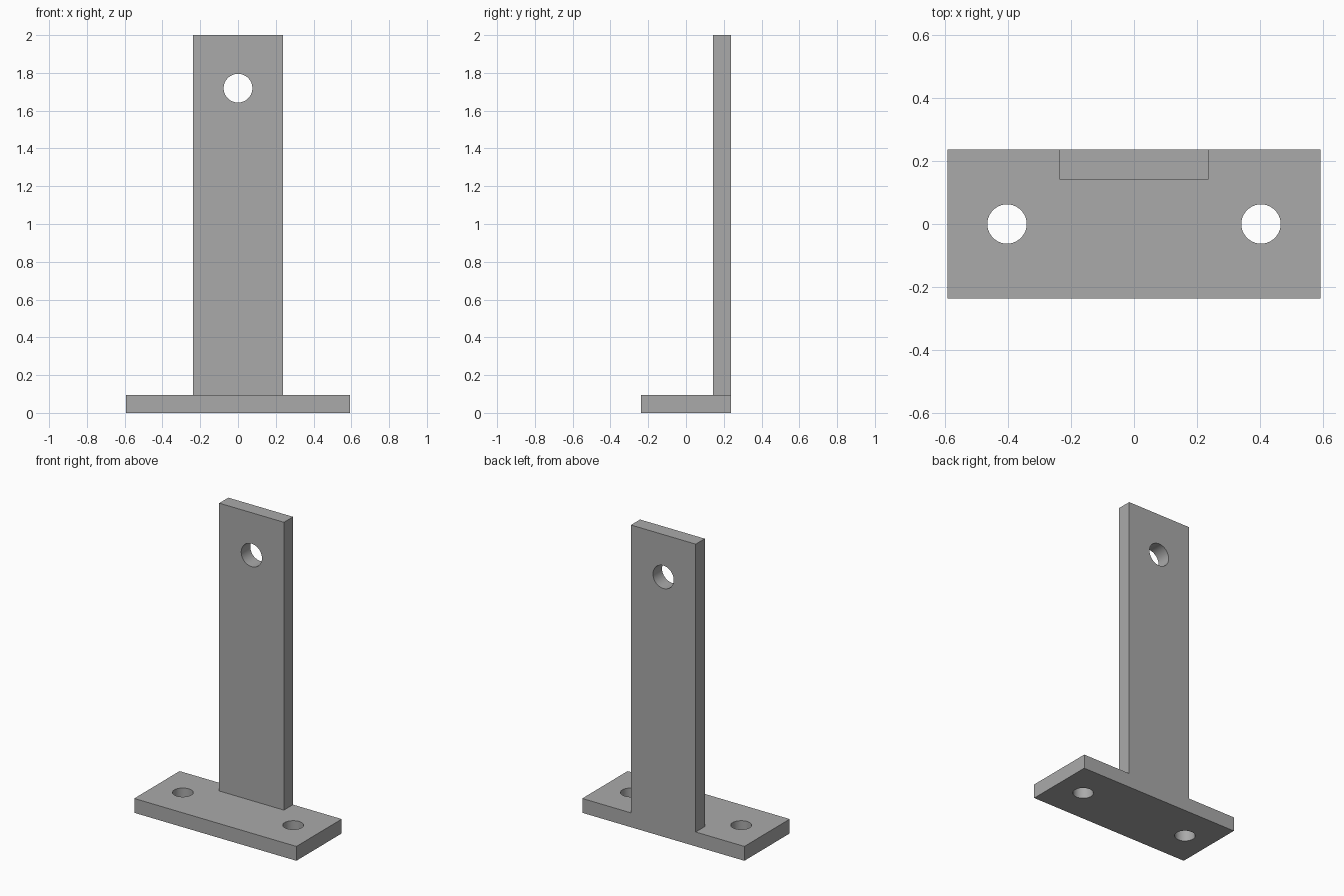
import bpy
from math import pi

old = bpy.data.objects.get("Cube")
if old:
    bpy.data.objects.remove(old)

T = 0.095                        # plate thickness
W, D = 1.187, 0.474              # base width and depth
HOLE_X, HOLE_R = 0.404, 0.0625   # base bolt holes
EYE_Z, EYE_R = 1.719, 0.076      # hole in the upright

steel = bpy.data.materials.new("grey steel")
steel.use_nodes = True
color = (0.4, 0.4, 0.4, 1)
steel.diffuse_color = color
steel.node_tree.nodes["Principled BSDF"].inputs["Base Color"].default_value = color


def plate(name, size, center):
    bpy.ops.mesh.primitive_cube_add(size=1, location=center)
    ob = bpy.context.object
    ob.name = name
    ob.scale = size
    bpy.ops.object.transform_apply(location=True, rotation=False, scale=True)
    ob.data.materials.append(steel)
    return ob


def drill(name, radius, center, tilt=0):
    bpy.ops.mesh.primitive_cylinder_add(vertices=64, radius=radius, depth=4 * T,
                                        location=center, rotation=(tilt, 0, 0))
    ob = bpy.context.object
    ob.name = name
    ob.data.materials.append(steel)
    return ob


def combine(target, tool, operation):
    mod = target.modifiers.new(tool.name, "BOOLEAN")
    mod.object, mod.operation, mod.solver = tool, operation, "EXACT"
    bpy.context.view_layer.objects.active = target
    bpy.ops.object.modifier_apply(modifier=mod.name)
    bpy.data.objects.remove(tool)


# Base plate and upright, welded flush at the back
bracket = plate("bracket", (W, D, T), (0, 0, T / 2))
back = D / 2 - T / 2
upright = plate("upright", (D, T, 2 - T), (0, back, (2 + T) / 2))
combine(bracket, upright, "UNION")

# Bolt holes
for side in (-1, 1):
    combine(bracket, drill("base_hole", HOLE_R, (side * HOLE_X, 0, T / 2)), "DIFFERENCE")
combine(bracket, drill("upright_hole", EYE_R, (0, back, EYE_Z), pi / 2), "DIFFERENCE")

# Smooth hole walls, sharp plate edges
bpy.ops.object.select_all(action="DESELECT")
bracket.select_set(True)
bpy.context.view_layer.objects.active = bracket
bpy.ops.object.shade_smooth_by_angle(angle=pi / 6)
